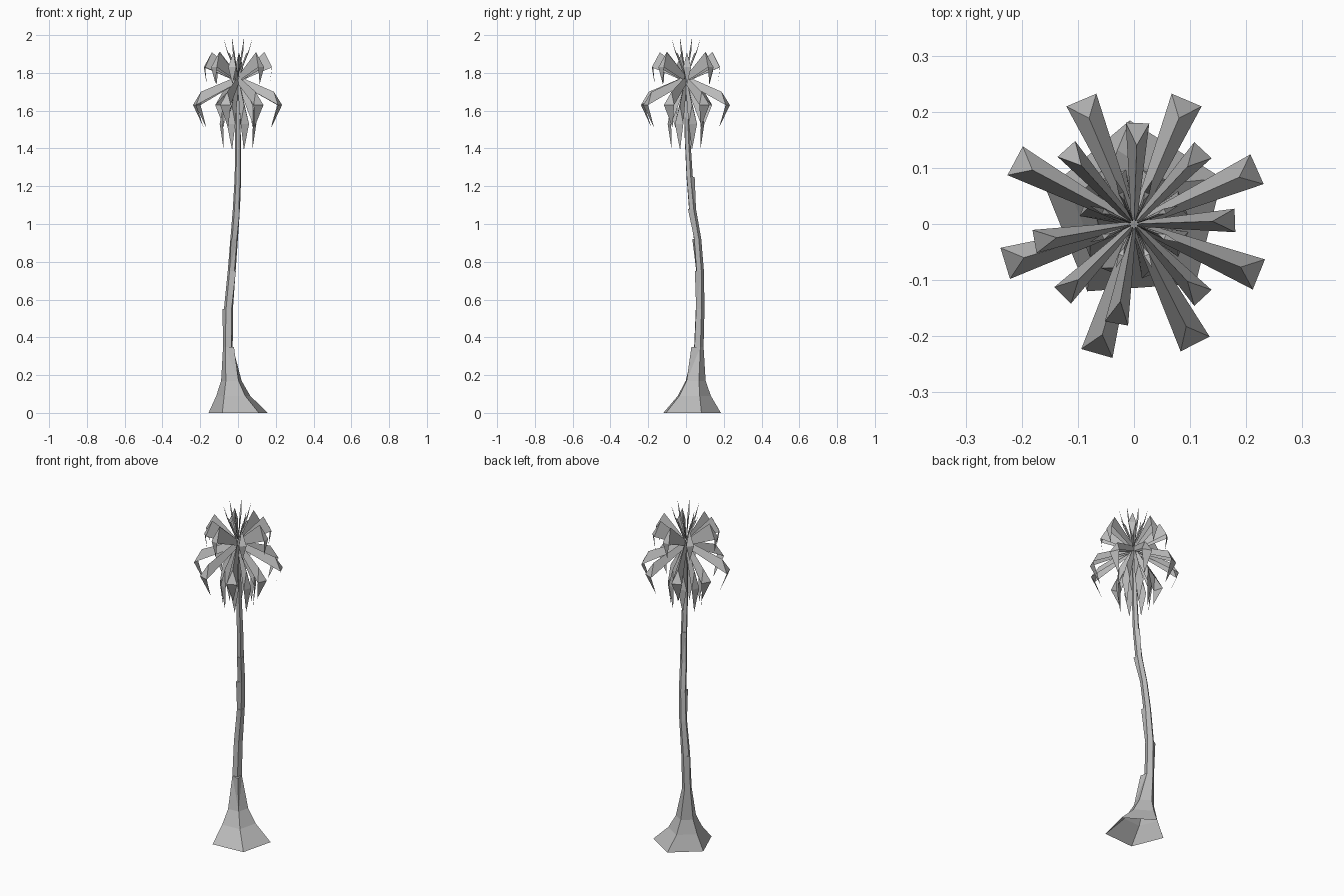
import bpy
import math
from mathutils import Vector

if "Cube" in bpy.data.objects:
    bpy.data.objects.remove(bpy.data.objects["Cube"], do_unlink=True)

grey = bpy.data.materials.new("plain grey")
grey.use_nodes = True
colour = (0.5, 0.5, 0.5, 1)
grey.diffuse_color = colour
grey.node_tree.nodes["Principled BSDF"].inputs["Base Color"].default_value = colour


def make(name, verts, faces):
    mesh = bpy.data.meshes.new(name)
    mesh.from_pydata(verts, [], faces)
    mesh.materials.append(grey)
    mesh.update()
    obj = bpy.data.objects.new(name, mesh)
    bpy.context.collection.objects.link(obj)
    return obj


def polar(angle, r, z, side=0.0):
    a = math.radians(angle)
    return Vector((r * math.cos(a) - side * math.sin(a),
                   r * math.sin(a) + side * math.cos(a), z))


# Trunk: leaning five-sided tube, open below (x, y, z, radius)
SIDES = 5
rings = [(.004, .02, 0, .165), (-.023, .037, .09, .095), (-.034, .047, .17, .057),
         (-.053, .066, .35, .027), (-.05, .073, .55, .025), (-.033, .073, .75, .022),
         (-.02, .06, .92, .021), (-.008, .033, 1.08, .02), (0, .018, 1.25, .018),
         (0, .007, 1.45, .016), (0, 0, 1.78, .012)]


def ring_point(i, k, extra=0.0):
    x, y, z, r = rings[i]
    return polar(94 + 72 * k, r + extra, z) + Vector((x, y, 0))


verts = [ring_point(i, k) for i in range(len(rings)) for k in range(SIDES)]
faces = []
for i in range(len(rings) - 1):
    for k in range(SIDES):
        a, b = i * SIDES + k, i * SIDES + (k + 1) % SIDES
        faces.append((a, b, b + SIDES, a + SIDES))
make("trunk", verts, faces)

# Bark flakes: wedges with a flat top peeling off a trunk corner
for i, k, out in [(3, 3, .022), (4, 1, .008), (5, 3, .012), (6, 2, .01),
                  (7, 3, .01), (8, 0, .01)]:
    make("bark_flake", [ring_point(i - 1, k), ring_point(i, k, out),
                        ring_point(i, k - 1), ring_point(i, k + 1)],
         [(0, 2, 1), (0, 1, 3), (1, 2, 3)])


# Fronds: folded blade with a ridge, deep root, a wide bend and a drooping tip
def frond_tier(name, angles, root, depth, ridge, bend, half, tip):
    verts, faces = [], []
    for a in angles:
        o = len(verts)
        r, z = root
        verts += [polar(a, r, z), polar(a, *ridge),
                  polar(a, *bend, -half), polar(a, *bend, half), polar(a, *tip),
                  polar(a, r, z - depth, -half / 4), polar(a, r, z - depth, half / 4)]
        faces += [(o, o + 5, o + 2, o + 1), (o, o + 1, o + 3, o + 6),
                  (o + 1, o + 2, o + 3), (o + 2, o + 4, o + 3)]
    make(name, verts, faces)


between = [22.5 + 45 * n for n in range(8)]
wide = [24, 67, 113, 152, 197, 254, 297, 338]
upper = [2, 47, 88, 132, 190, 225, 260, 313]

frond_tier("hanging_fronds", between, (.012, 1.76), .05,
           (.085, 1.63), (.095, 1.53), .024, (.082, 1.39))
frond_tier("wide_fronds", wide, (.008, 1.78), .035,
           (.205, 1.7), (.24, 1.63), .029, (.19, 1.51))
frond_tier("upper_fronds", upper, (.008, 1.79), .035,
           (.14, 1.91), (.18, 1.83), .021, (.168, 1.74))
frond_tier("crown_spikes", between, (.006, 1.8), .02,
           (.045, 1.9), (.06, 1.91), .005, (.085, 1.99))
